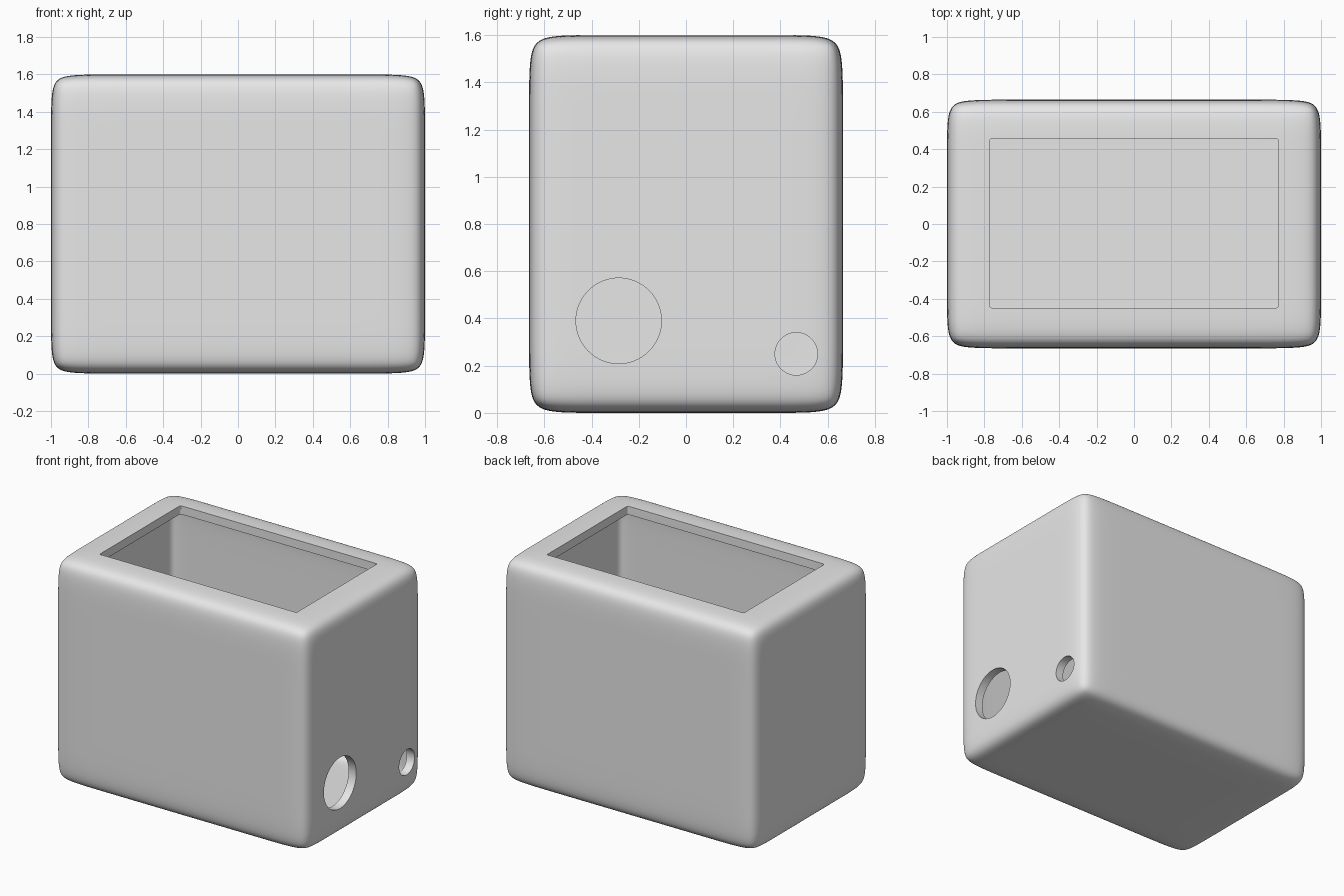
import bpy
import bmesh
from math import radians
from mathutils import Matrix, Vector

cube = bpy.data.objects.get("Cube")
if cube:
    bpy.data.objects.remove(cube, do_unlink=True)

HALF = Vector((1.0, 0.665, 0.8))
WALL = 0.06
MIDDLE = Vector((0, 0, HALF.z))


def add_object(name, bm):
    mesh = bpy.data.meshes.new(name)
    bm.normal_update()
    bm.to_mesh(mesh)
    bm.free()
    obj = bpy.data.objects.new(name, mesh)
    bpy.context.collection.objects.link(obj)
    return obj


def apply_modifiers(obj):
    bpy.ops.object.select_all(action="DESELECT")
    bpy.context.view_layer.objects.active = obj
    obj.select_set(True)
    for mod in list(obj.modifiers):
        bpy.ops.object.modifier_apply(modifier=mod.name)


def box(half, centre):
    bm = bmesh.new()
    bmesh.ops.create_cube(bm, size=2)
    bmesh.ops.transform(bm, verts=bm.verts, matrix=Matrix.Translation(centre) @ Matrix.Diagonal((*half, 1)))
    return bm


def soft_box(name, half, support):
    """Subdivided box whose softness is set by support loops near every edge."""
    bm = box(half, MIDDLE)
    for axis in range(3):
        for side in (-1, 1):
            normal = Vector((0, 0, 0))
            normal[axis] = 1
            point = MIDDLE + normal * side * (half[axis] - support)
            bmesh.ops.bisect_plane(bm, geom=bm.verts[:] + bm.edges[:] + bm.faces[:],
                                   plane_co=point, plane_no=normal)
    obj = add_object(name, bm)
    mod = obj.modifiers.new("Soften", "SUBSURF")
    mod.levels = mod.render_levels = 4
    apply_modifiers(obj)
    return obj


def side_hole(name, y, z, radius):
    bm = bmesh.new()
    bmesh.ops.create_cone(bm, cap_ends=True, segments=64, radius1=radius, radius2=radius, depth=0.3,
                          matrix=Matrix.Translation((HALF.x, y, z)) @ Matrix.Rotation(radians(90), 4, "Y"))
    return add_object(name, bm)


# Hollow casing
casing = soft_box("casing", HALF, 0.2)
cavity = soft_box("cavity_cutter", HALF - Vector((WALL, WALL, WALL)), 0.12)

# Top opening with slightly eased corners
bm = box((0.772, 0.452, 0.15), (0, 0.004, 2 * HALF.z))
uprights = [e for e in bm.edges if abs(e.verts[0].co.z - e.verts[1].co.z) > 0.1]
bmesh.ops.bevel(bm, geom=uprights, offset=0.01, segments=3, profile=0.5, affect="EDGES")
opening = add_object("opening_cutter", bm)

# Cable holes in the side wall
large_hole = side_hole("large_hole_cutter", -0.285, 0.39, 0.181)
small_hole = side_hole("small_hole_cutter", 0.467, 0.25, 0.09)

cutters = [cavity, opening, large_hole, small_hole]
for cutter in cutters:
    cutter.hide_render = True
    mod = casing.modifiers.new("Cut", "BOOLEAN")
    mod.operation = "DIFFERENCE"
    mod.solver = "EXACT"
    mod.object = cutter
apply_modifiers(casing)
for cutter in cutters:
    bpy.data.objects.remove(cutter, do_unlink=True)

# Single grey finish
grey = bpy.data.materials.new("light_grey")
grey.use_nodes = True
colour = (0.8, 0.8, 0.8, 1)
grey.diffuse_color = colour
grey.node_tree.nodes["Principled BSDF"].inputs["Base Color"].default_value = colour
casing.data.materials.clear()
casing.data.materials.append(grey)
bpy.ops.object.shade_smooth_by_angle(angle=radians(30))
